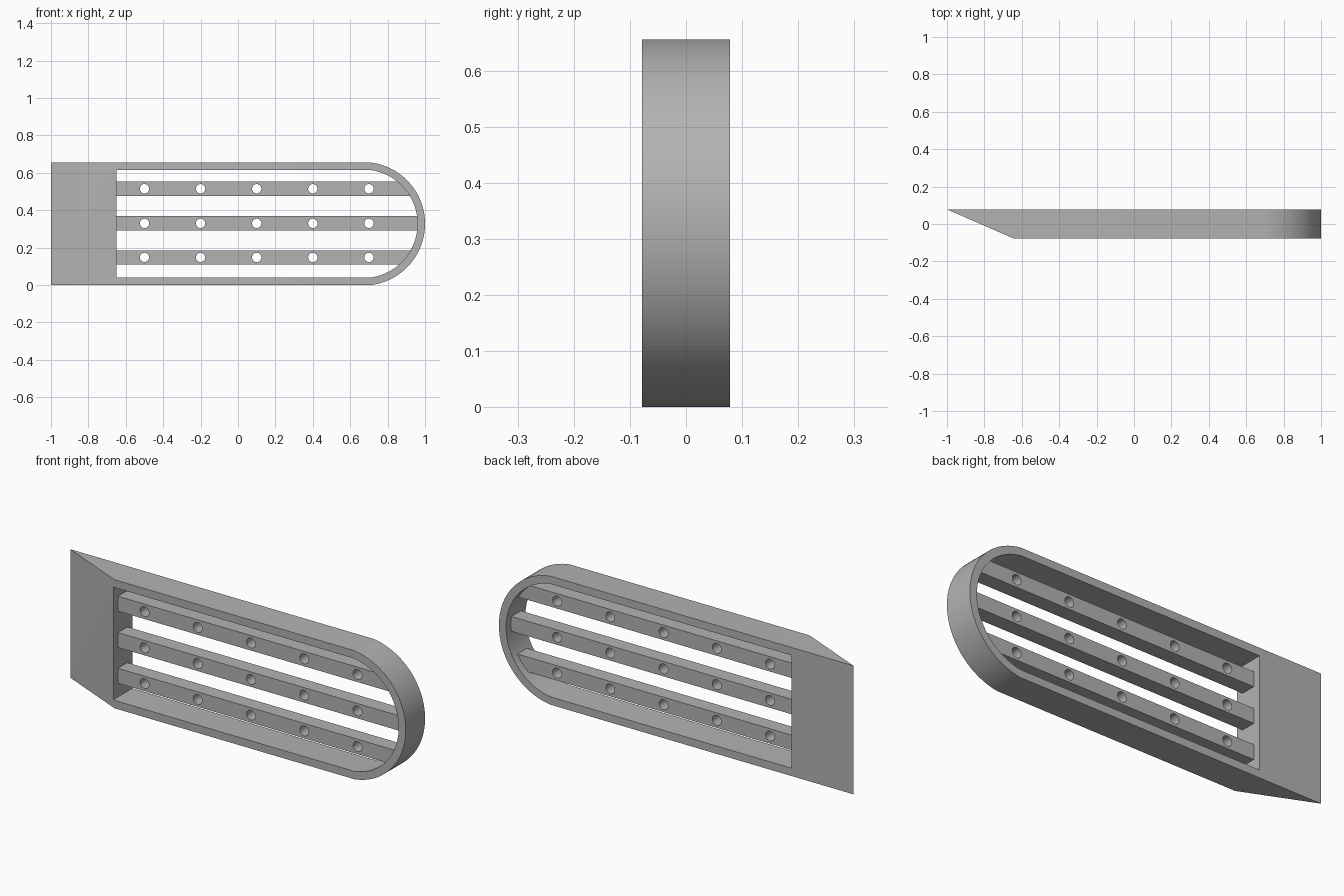
import bpy, bmesh
from math import sin, cos, asin, sqrt, pi, radians

cube = bpy.data.objects.get("Cube")
if cube:
    bpy.data.objects.remove(cube)

HALF_Y = 0.078       # half thickness of the frame
MID_Z = 0.3275       # half height of the frame
CX = 0.67            # centre of the rounded end
WALL = 0.04
SLAT = 0.038         # half width and half depth of a slat

grey = bpy.data.materials.new("grey")
grey.use_nodes = True
GREY = (0.45, 0.45, 0.45, 1)
grey.diffuse_color = GREY
grey.node_tree.nodes["Principled BSDF"].inputs["Base Color"].default_value = GREY


def outline(x0, z0, z1, radius, steps):
    """Straight bar from x0 that ends in an arc around the rounded end."""
    a0, a1 = asin((z0 - MID_Z) / radius), asin((z1 - MID_Z) / radius)
    angles = [a0 + (a1 - a0) * i / steps for i in range(steps + 1)]
    arc = [(CX + radius * cos(a), MID_Z + radius * sin(a)) for a in angles]
    return [(x0, z0)] + arc + [(x0, z1)]


def circle(x, z, radius, n=24):
    return [(x + radius * cos(2 * pi * i / n), z + radius * sin(2 * pi * i / n))
            for i in range(n)]


def prism(name, outlines, half_y):
    """Extrude x-z outlines along y into one object."""
    bm = bmesh.new()
    for pts in outlines:
        face = bm.faces.new([bm.verts.new((x, -half_y, z)) for x, z in pts])
        ext = bmesh.ops.extrude_face_region(bm, geom=[face], use_keep_orig=True)
        verts = [v for v in ext["geom"] if isinstance(v, bmesh.types.BMVert)]
        bmesh.ops.translate(bm, verts=verts, vec=(0, 2 * half_y, 0))
    bmesh.ops.recalc_face_normals(bm, faces=bm.faces)
    mesh = bpy.data.meshes.new(name)
    bm.to_mesh(mesh)
    bm.free()
    mesh.materials.append(grey)
    obj = bpy.data.objects.new(name, mesh)
    bpy.context.collection.objects.link(obj)
    return obj


def cut(obj, cutter):
    """Subtract the cutter, then remove it."""
    mod = obj.modifiers.new("cut", "BOOLEAN")
    mod.operation, mod.solver, mod.object = "DIFFERENCE", "EXACT", cutter
    deps = bpy.context.evaluated_depsgraph_get()
    mesh = bpy.data.meshes.new_from_object(obj.evaluated_get(deps))
    obj.modifiers.clear()
    obj.data = mesh
    bpy.data.objects.remove(cutter)


def smooth(obj):
    bpy.ops.object.select_all(action="DESELECT")
    obj.select_set(True)
    bpy.context.view_layer.objects.active = obj
    bpy.ops.object.shade_smooth_by_angle(angle=radians(30))


# Frame: solid tongue with a slanted end and a long rounded opening
frame = prism("frame", [outline(-1, 0, 2 * MID_Z, 0.33, 48)], HALF_Y)
for v in frame.data.vertices:
    if v.co.x < -0.9 and v.co.y < 0:
        v.co.x = -0.642
opening = outline(-0.65, WALL, 2 * MID_Z - WALL, 0.29, 48)
cut(frame, prism("opening_cutter", [opening], 0.2))
smooth(frame)

# Three square slats with a row of round holes, ends set into the frame
for name, z in (("lower_slat", 0.148), ("middle_slat", 0.33), ("upper_slat", 0.515)):
    slat = prism(name, [outline(-0.66, z - SLAT, z + SLAT, 0.305, 8)], SLAT)
    holes = [circle(-0.5 + 0.3 * i, z, 0.025) for i in range(5)]
    cut(slat, prism("hole_cutter", holes, 0.1))
    smooth(slat)
